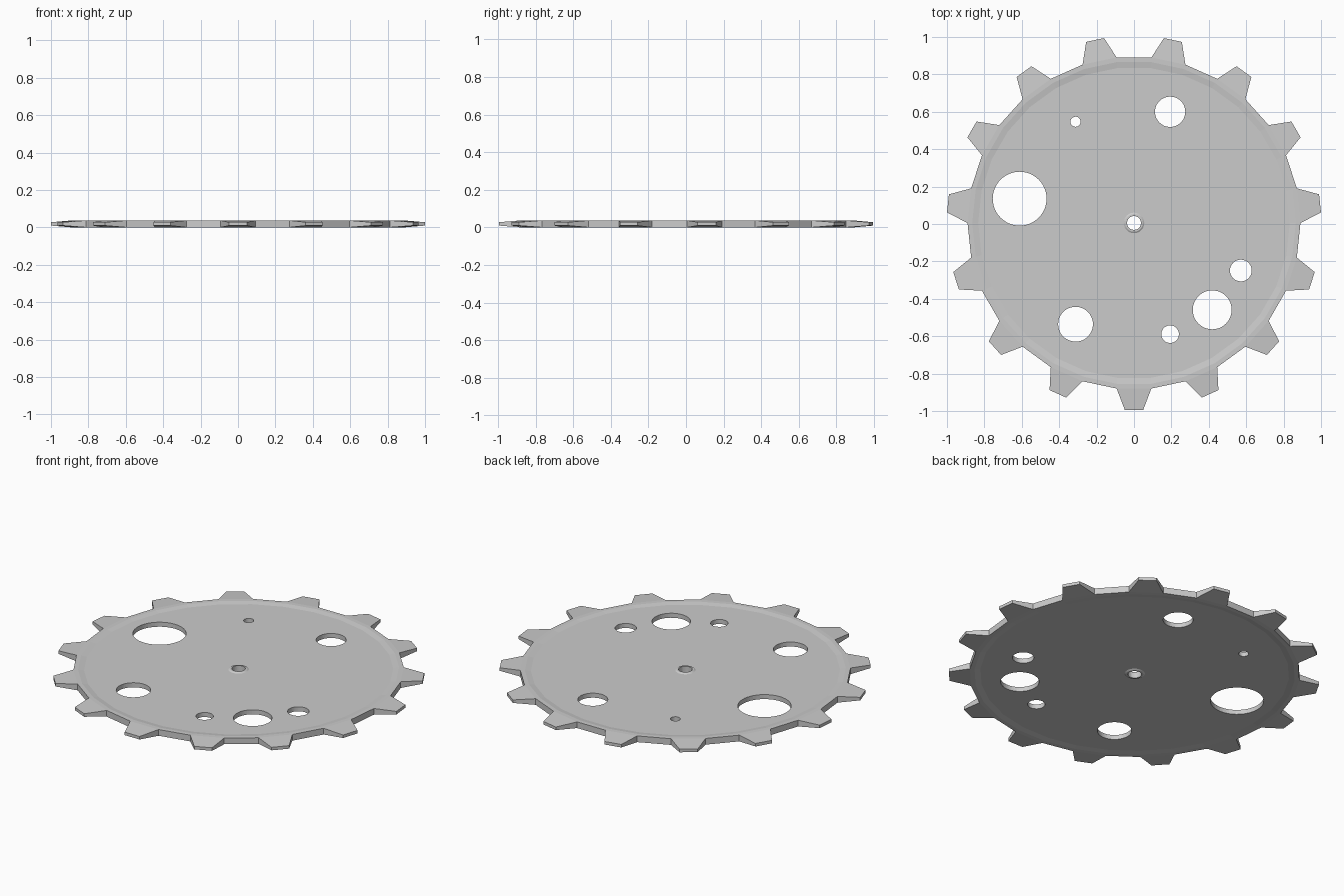
import bpy, bmesh
from math import cos, sin, radians

if "Cube" in bpy.data.objects:
    bpy.data.objects.remove(bpy.data.objects["Cube"])

CY = 0.0055          # gear axis offset that centres the bounding box
H = 0.037            # full thickness at rim and hub
D = 0.005            # recess depth of the web on each face
TEETH = 15
N = TEETH * 2
STEP = 360 / N


def polar(r, deg, z):
    a = radians(deg)
    return (r * cos(a), r * sin(a) + CY, z)


# gear body: closed cross-section loop (radius, z) revolved round the axis
profile = [(0.89, H), (0.865, H), (0.833, H - D), (0.055, H - D), (0.047, H), (0.037, H),
           (0.037, 0), (0.047, 0), (0.055, D), (0.833, D), (0.865, 0), (0.89, 0)]
bm = bmesh.new()
start = -90 - STEP / 2
rings = [[bm.verts.new(polar(r, start + i * STEP, z)) for r, z in profile] for i in range(N)]
P = len(profile)
for i in range(N):
    a, b = rings[i], rings[(i + 1) % N]
    for j in range(P - 1):
        bm.faces.new((a[j], a[j + 1], b[j + 1], b[j]))
    if i % 2:                                   # gap between teeth
        bm.faces.new((a[-1], a[0], b[0], b[-1]))
    else:                                       # tapered tooth
        mid = start + (i + 0.5) * STEP
        root = [a[0], b[0], b[-1], a[-1]]
        tip = [bm.verts.new(polar(1.0014, mid + s * 2.8, H / 2 + t * 0.009))
               for s, t in ((-1, 1), (1, 1), (1, -1), (-1, -1))]
        for k in range(4):
            m = (k + 1) % 4
            bm.faces.new((root[k], root[m], tip[m], tip[k]))
        bm.faces.new(tip)
bmesh.ops.recalc_face_normals(bm, faces=bm.faces)
mesh = bpy.data.meshes.new("gear_wheel")
bm.to_mesh(mesh)
bm.free()
gear = bpy.data.objects.new("gear_wheel", mesh)
bpy.context.collection.objects.link(gear)

# round holes through the web: (angle, radius)
holes = [(72, 0.081), (120, 0.027), (168, 0.144), (-120, 0.093),
         (-72, 0.047), (-48, 0.104), (-24, 0.058)]
bm = bmesh.new()
for ang, r in holes:
    new = bmesh.ops.create_cone(bm, cap_ends=True, segments=48, radius1=r, radius2=r, depth=0.2)
    bmesh.ops.translate(bm, verts=new["verts"], vec=polar(0.625, ang, H / 2))
mesh = bpy.data.meshes.new("hole_cutter")
bm.to_mesh(mesh)
bm.free()
cutter = bpy.data.objects.new("hole_cutter", mesh)
bpy.context.collection.objects.link(cutter)
cutter.hide_render = True

mod = gear.modifiers.new("holes", 'BOOLEAN')
mod.operation = 'DIFFERENCE'
mod.solver = 'EXACT'
mod.object = cutter
bpy.context.view_layer.objects.active = gear
gear.select_set(True)
bpy.ops.object.modifier_apply(modifier=mod.name)
bpy.data.objects.remove(cutter)
